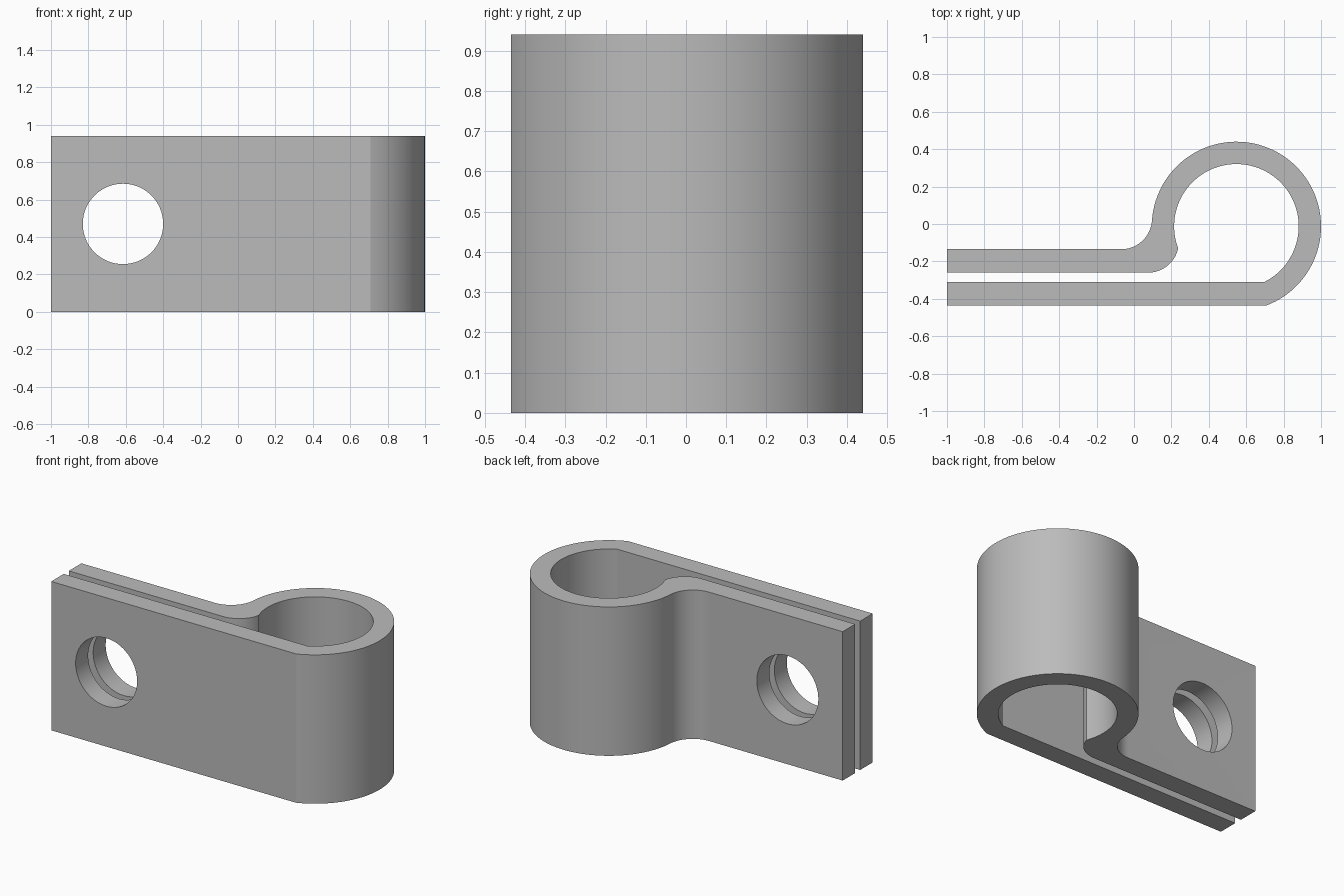
import bpy
import bmesh
from math import radians, degrees, atan2, sqrt, cos, sin, pi

if "Cube" in bpy.data.objects:
    bpy.data.objects.remove(bpy.data.objects["Cube"], do_unlink=True)

HEIGHT = 0.94
LOOP = (0.5475, -0.0125)          # centre of the round loop
R_OUT, R_IN = 0.4525, 0.333
FRONT_Y, FRONT_IN = -0.435, -0.31  # front strap faces
BACK_IN, BACK_Y = -0.26, -0.135    # back strap faces
FILLET = 0.165


def arc(centre, radius, start, end, steps):
    """Points along an arc, angles in degrees."""
    angles = [radians(start + (end - start) * i / steps) for i in range(steps + 1)]
    return [(centre[0] + radius * cos(a), centre[1] + radius * sin(a)) for a in angles]


def loop_angle(radius, y):
    """Angle where the lower right of the loop meets the height y."""
    dy = y - LOOP[1]
    return degrees(atan2(dy, sqrt(radius ** 2 - dy ** 2)))


# Outer fillet, tangent to the back strap and the loop
fy = BACK_Y + FILLET
fx = LOOP[0] - sqrt((R_OUT + FILLET) ** 2 - (fy - LOOP[1]) ** 2)
tangent = degrees(atan2(LOOP[1] - fy, LOOP[0] - fx))

# Inner lip, rounded from the back strap to the inside of the loop
lip = (0.075, BACK_IN + FILLET)
tip = (0.235, -0.13)
lip_end = degrees(atan2(tip[1] - lip[1], tip[0] - lip[0]))
inner_end = degrees(atan2(tip[1] - LOOP[1], tip[0] - LOOP[0])) + 360

# Closed clamp profile, counter-clockwise
profile = [(-1, FRONT_Y)]
profile += arc(LOOP, R_OUT, loop_angle(R_OUT, FRONT_Y), 180 + tangent, 72)
profile += arc((fx, fy), FILLET, tangent, -90, 20)
profile += [(-1, BACK_Y), (-1, BACK_IN)]
profile += arc(lip, FILLET, -90, lip_end, 18)
profile += arc(LOOP, R_IN, inner_end, loop_angle(R_IN, FRONT_IN), 72)
profile += [(-1, FRONT_IN)]

# Extrude the profile into the clamp body
bm = bmesh.new()
base = bm.faces.new([bm.verts.new((x, y, 0)) for x, y in profile])
extruded = bmesh.ops.extrude_face_region(bm, geom=[base])["geom"]
top = [v for v in extruded if isinstance(v, bmesh.types.BMVert)]
bmesh.ops.translate(bm, verts=top, vec=(0, 0, HEIGHT))
bmesh.ops.remove_doubles(bm, verts=bm.verts, dist=0.0005)
bmesh.ops.recalc_face_normals(bm, faces=bm.faces)
mesh = bpy.data.meshes.new("clamp_body")
bm.to_mesh(mesh)
bm.free()
clamp = bpy.data.objects.new("clamp_body", mesh)
bpy.context.collection.objects.link(clamp)

# Grey metal
grey = bpy.data.materials.new("grey_metal")
grey.use_nodes = True
colour = (0.5, 0.5, 0.5, 1)
grey.diffuse_color = colour
grey.node_tree.nodes["Principled BSDF"].inputs["Base Color"].default_value = colour
mesh.materials.append(grey)

# Bolt hole through both straps
bpy.ops.mesh.primitive_cylinder_add(vertices=64, radius=0.215, depth=0.8,
                                    location=(-0.615, -0.285, HEIGHT / 2),
                                    rotation=(pi / 2, 0, 0))
cutter = bpy.context.object
cutter.name = "bolt_hole_cutter"
cutter.hide_render = True
cutter.data.materials.append(grey)
hole = clamp.modifiers.new("bolt_hole", "BOOLEAN")
hole.operation = "DIFFERENCE"
hole.solver = "EXACT"
hole.object = cutter

# Apply the cut, then smooth the curved walls
bpy.ops.object.select_all(action="DESELECT")
clamp.select_set(True)
bpy.context.view_layer.objects.active = clamp
bpy.ops.object.modifier_apply(modifier=hole.name)
bpy.data.objects.remove(cutter, do_unlink=True)
bpy.ops.object.shade_smooth_by_angle(angle=radians(14))
